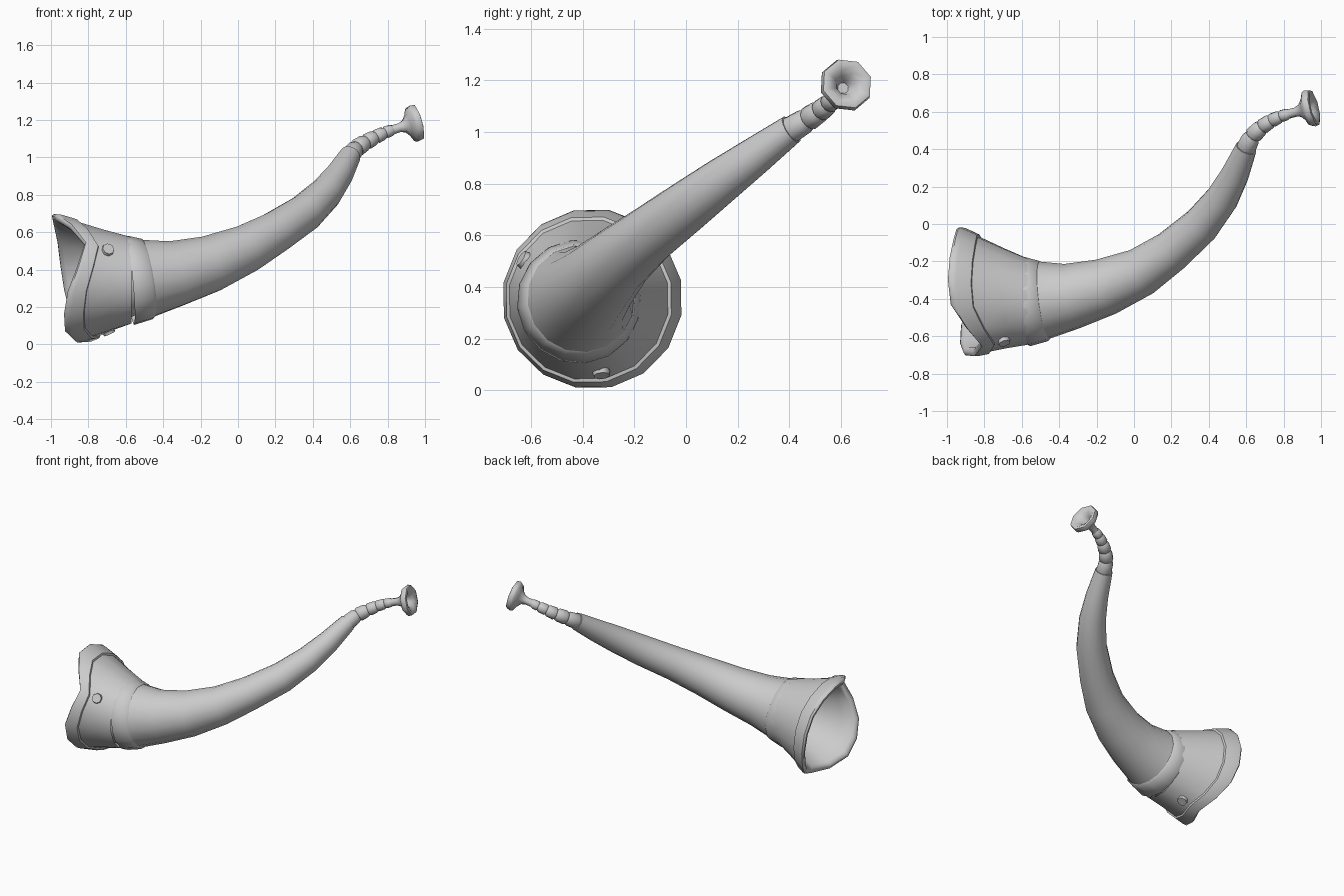
import bpy, bmesh, math
from mathutils import Vector

cube = bpy.data.objects.get("Cube")
if cube:
    bpy.data.objects.remove(cube)

grey = bpy.data.materials.new("plain_grey")
grey.use_nodes = True
grey.diffuse_color = (0.6, 0.6, 0.6, 1)
grey.node_tree.nodes["Principled BSDF"].inputs["Base Color"].default_value = (0.6, 0.6, 0.6, 1)

# Centreline of the horn, running from the bell to the mouthpiece
PATH = [Vector(p) for p in (
    (-.57, -.415, .343), (-.48, -.41, .35), (-.33, -.385, .38), (-.15, -.335, .43),
    (.04, -.255, .51), (.2, -.145, .6), (.36, -.005, .705), (.47, .135, .81),
    (.54, .265, .905), (.59, .385, .995), (.63, .465, 1.045), (.7, .53, 1.09),
    (.78, .573, 1.13), (.86, .597, 1.158), (1, .633, 1.197))]


def centre(x):
    """Point on the centreline at a given x, by smooth interpolation."""
    last = len(PATH) - 1
    i = max(k for k in range(last) if k == 0 or PATH[k].x <= x)
    a, b = PATH[i], PATH[i + 1]
    before, after = PATH[max(i - 1, 0)], PATH[min(i + 2, last)]
    h = b.x - a.x
    t = (x - a.x) / h
    ma = (b - before) * (h / (b.x - before.x))
    mb = (after - a) * (h / (after.x - a.x))
    p = (a * (2*t**3 - 3*t**2 + 1) + ma * (t**3 - 2*t**2 + t)
         + b * (3*t**2 - 2*t**3) + mb * (t**3 - t**2))
    return Vector((x, p.y, p.z))


def finish(name, bm):
    bmesh.ops.recalc_face_normals(bm, faces=bm.faces)
    mesh = bpy.data.meshes.new(name)
    bm.to_mesh(mesh)
    bm.free()
    mesh.materials.append(grey)
    obj = bpy.data.objects.new(name, mesh)
    bpy.context.collection.objects.link(obj)
    bpy.ops.object.select_all(action="DESELECT")
    obj.select_set(True)
    bpy.context.view_layer.objects.active = obj
    bpy.ops.object.shade_smooth_by_angle(angle=math.radians(50))
    return obj


def loft(name, rings, caps=(True, True)):
    """Skin a list of point rings and close the chosen ends."""
    bm = bmesh.new()
    loops = [[bm.verts.new(p) for p in ring] for ring in rings]
    n = len(loops[0])
    for a, b in zip(loops, loops[1:]):
        for j in range(n):
            k = (j + 1) % n
            bm.faces.new((a[j], a[k], b[k], b[j]))
    for loop, cap in ((loops[0], caps[0]), (loops[-1], caps[1])):
        if cap:
            bm.faces.new(loop)
    return finish(name, bm)


def ring(x, r, sides):
    tangent = (centre(x + .01) - centre(x - .01)).normalized()
    u = tangent.cross(Vector((0, -.64, .77))).normalized()
    v = tangent.cross(u)
    return [centre(x) + u * r * math.cos(a) + v * r * math.sin(a)
            for a in (math.tau * (j + .5) / sides for j in range(sides))]


def sweep(name, stations, sides=16, caps=(True, True)):
    return loft(name, [ring(x, r, sides) for x, r in stations], caps)


# Curved body
sweep("horn_body", [(-.5, .214), (-.33, .177), (-.15, .154), (.04, .131), (.2, .113),
                    (.36, .102), (.47, .089), (.54, .075), (.6, .058)], caps=(False, True))

# Raised collar between bell and body
sweep("collar", [(-.58, .237), (-.57, .24), (-.485, .218), (-.475, .205)], caps=(False, False))

# Beaded neck: each bead tapers towards the mouthpiece
edges = [.59, .635, .685, .735, .785, .83]
for i, (x0, x1) in enumerate(zip(edges, edges[1:])):
    r = .053 - .005 * i
    sweep(f"neck_bead_{i + 1}", [(x0, r * .85), (x0 + .006, r), (x1 - .012, r * .93), (x1, r * .75)], 12)

# Flared mouthpiece with a hollow cup
sweep("mouthpiece", [(.815, .026), (.865, .026), (.89, .036), (.91, .062), (.925, .095), (.94, .105),
                     (.962, .1), (.966, .085), (.95, .055), (.93, .035), (.9, .022)], 8)

# Wavy bell: x of the rim at even angles
RIM_X = [-.95, -.965, -.985, -.995, -.98, -.9, -.82, -.86,
         -.91, -.93, -.925, -.87, -.81, -.85, -.9, -.93]
START = math.radians(12)


def bell_point(j, t, offset):
    """Point on the bell at rim index j; t runs from collar to rim."""
    a = START + math.tau * j / len(RIM_X)
    out = Vector((0, math.cos(a), math.sin(a)))
    base = Vector((-.57, -.415, .343)) + out * .235
    rim = Vector((RIM_X[j], -.36, .355)) + out * .35
    return base.lerp(rim, t) + out * offset


profile = [(0, 0), (.35, -.004), (.7, -.004), (.71, .008), (.9, .008), (.97, .003), (1, -.012),
           (.99, -.03), (.93, -.042), (.7, -.04), (.35, -.035), (0, -.035), (-.4, -.06)]
loft("bell", [[bell_point(j, t, d) for j in range(len(RIM_X))] for t, d in profile],
     caps=(False, True))

# Studs below the two dips of the rim
for name, j in (("front_stud", 6), ("lower_stud", 12)):
    along = (bell_point(j, 1, 0) - bell_point(j, 0, 0)).normalized()
    p = bell_point(j, .5, -.003)
    out = bell_point(j, .5, 1) - bell_point(j, .5, 0)
    normal = (out - along * out.dot(along)).normalized()
    bm = bmesh.new()
    bmesh.ops.create_cone(bm, cap_ends=True, segments=8, radius1=.036, radius2=.032, depth=.02)
    turn = normal.to_track_quat("Z", "Y").to_matrix().to_4x4()
    turn.translation = p
    bmesh.ops.transform(bm, matrix=turn, verts=bm.verts)
    finish(name, bm)
